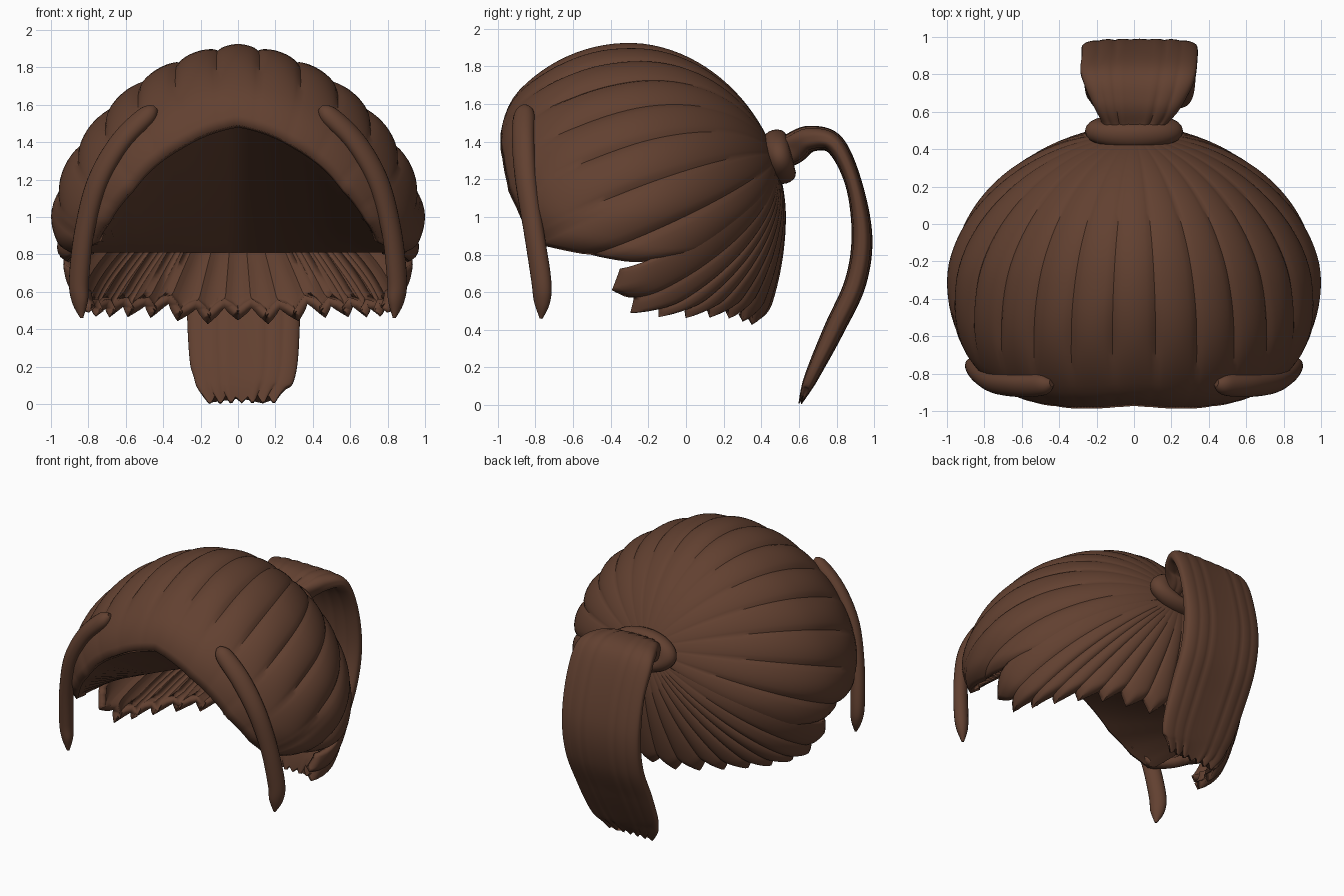
import bpy, bmesh
from math import sin, cos, pi, radians
from mathutils import Vector

if "Cube" in bpy.data.objects:
    bpy.data.objects.remove(bpy.data.objects["Cube"])

mat = bpy.data.materials.new("brown_hair")
mat.diffuse_color = (0.122, 0.052, 0.03, 1)
mat.use_nodes = True
mat.node_tree.nodes["Principled BSDF"].inputs["Base Color"].default_value = mat.diffuse_color
C = Vector((0, -0.3, 1.0))            # centre of the head
K = Vector((0, 0.925, 0.38))          # direction of the knot
UP = Vector((0, -0.38, 0.925))        # direction from knot over the crown


def finish(name, bm, angle=50):
    me = bpy.data.meshes.new(name)
    bm.to_mesh(me)
    bm.free()
    ob = bpy.data.objects.new(name, me)
    bpy.context.collection.objects.link(ob)
    me.materials.append(mat)
    bpy.ops.object.select_all(action='DESELECT')
    ob.select_set(True)
    bpy.context.view_layer.objects.active = ob
    bpy.ops.object.shade_smooth_by_angle(angle=radians(angle))
    return ob


def lerp_table(tab, t):
    for a, b in zip(tab, tab[1:]):
        if t <= b[0]:
            f = (t - a[0]) / (b[0] - a[0])
            return [p + (q - p) * f for p, q in zip(a, b)][1:]
    return list(tab[-1][1:])


def head_dir(az, th):
    az, th = radians(az), radians(th)
    return K * cos(th) + (UP * cos(az) + Vector((1, 0, 0)) * sin(az)) * sin(th)


def head_radius(d):
    # rounded head: tapered crown, boxier front
    front = d.y < 0
    x, y = abs(d.x), abs(d.y) / (0.85 if front else 0.835)
    z = abs(d.z) / (0.925 if d.z > 0 else 1.2)
    t = y * y / (x * x + y * y + 1e-9)
    a, m = (2.1 if front else 1.85), 1.72 + (0.3 if front else 0.2) * t
    return ((x ** a + y ** a) ** (m / a) + z ** m) ** (-1 / m)


def grid_faces(bm, rows, closed=False):
    for r0, r1 in zip(rows, rows[1:]):
        n = len(r0)
        for i in range(n if closed else n - 1):
            j = (i + 1) % n
            bm.faces.new((r0[i], r0[j], r1[j], r1[i]))


def hair_shell(name, point, strands, scale, depth, tip, fade, thick, nv=36, per=10):
    """Locks fanning out from the knot; point(t) gives (azimuth, reach), t in 0..1."""
    bm = bmesh.new()
    cols = []
    for i in range(strands * per + 1):
        az, reach = point(i / (strands * per))
        s = (i % per) / per
        lump = sin(pi * s) ** 0.6 if s else 0.0
        point_tip = 1 - abs(2 * s - 1)
        col = []
        for j in range(nv + 1):
            v = j / nv
            th = 5 + (reach + tip * (point_tip - 0.5) * v ** 6 - 5) * v
            d = head_dir(az, th)
            end = max(0, (v - 0.88) / 0.12)
            f = 1 - fade * min(1, max(0, (v - 0.72) / 0.15)) * (abs(az) < 85)
            amount = depth * min(1, v * 1.5) ** 1.3 * f
            r = head_radius(d) * scale * (1 - amount * (1 - lump) - 0.05 * end ** 2)
            col.append(bm.verts.new(C + d * r))
        cols.append(col)
    grid_faces(bm, cols)
    bm.normal_update()
    for f in bm.faces:
        if f.normal.dot(f.calc_center_median() - C) < 0:
            f.normal_flip()
    ob = finish(name, bm, 40)
    mod = ob.modifiers.new("thickness", 'SOLIDIFY')
    mod.thickness, mod.offset = thick, -1
    return ob


# Upper cap of locks, ear to ear over the crown
CAP = [(0, 121.5), (27, 126), (57, 128.5), (75, 126.5), (87, 122.5),
       (96, 109), (104, 95), (112, 74)]


def cap_point(t):
    az = (t * 2 - 1) * 112
    return az, lerp_table(CAP, abs(az))[0]


hair_shell("upper_hair", cap_point, 15, 1.0, 0.034, 0, 0.9, 0.07)

# Lower locks round the nape
NAPE = [(0, 180, 59), (0.3, 150, 66), (0.5, 136, 77), (0.66, 128, 88),
        (0.82, 121, 99), (0.9, 115, 102), (1, 105, 102)]


def nape_point(t):
    u = t * 2 - 1
    az, reach = lerp_table(NAPE, abs(u))
    return (az if u >= 0 else 360 - az), reach


hair_shell("nape_hair", nape_point, 17, 0.995, 0.018, 5, 0, 0.05)

# Dark underside closing the cap
bm = bmesh.new()
rows = [[], [], []]
for i in range(41):
    az = (i / 20 - 1) * 89
    d = head_dir(az, lerp_table(CAP, abs(az))[0])
    p = C + d * head_radius(d) * 0.93
    k = min(1, abs(p.x) / 0.82)
    back = -0.3 + 0.75 * max(0, 1 - k ** 1.8) ** 0.56
    rows[0].append(bm.verts.new(p))
    rows[1].append(bm.verts.new((p.x, (p.y + back) / 2, 1.12 - 0.29 * k)))
    rows[2].append(bm.verts.new((p.x, back, 0.81)))
grid_faces(bm, rows)
bm.normal_update()
for f in bm.faces:
    if f.normal.z > 0:
        f.normal_flip()
finish("cap_underside", bm)


def spline(keys, n):
    out = []
    for i in range(len(keys) - 1):
        p = [Vector(keys[max(0, min(len(keys) - 1, i + o))]) for o in (-1, 0, 1, 2)]
        for j in range(n):
            t = j / n
            out.append(0.5 * (2 * p[1] + (p[2] - p[0]) * t
                              + (2 * p[0] - 5 * p[1] + 4 * p[2] - p[3]) * t * t
                              + (3 * p[1] - p[0] - 3 * p[2] + p[3]) * t ** 3))
    return out + [Vector(keys[-1])]


def sweep(name, keys, wide, n=32, power=1.0, ridges=0, ridge=0.0, tip=0.0):
    """Keys are (x, y, z, half width, half thickness)."""
    bm = bmesh.new()
    pts = spline(keys, 8)
    rows = []
    for i, p in enumerate(pts):
        pos = Vector(p[:3])
        tan = (Vector(pts[min(i + 1, len(pts) - 1)][:3])
               - Vector(pts[max(i - 1, 0)][:3])).normalized()
        w = (Vector(wide) - tan * tan.dot(Vector(wide))).normalized()
        nor = tan.cross(w)
        row = []
        for j in range(n):
            a = 2 * pi * j / n
            c, s = cos(a), sin(a)
            cx = abs(c) ** power * (1 if c > 0 else -1)
            sy = abs(s) ** power * (1 if s > 0 else -1)
            lump = abs(sin(pi * ridges * (cx + 1) / 2)) if ridges else 1
            thick = max(0.003, p[4]) * (1 - ridge * (1 - lump ** 0.6))
            drop = tip * (lump - 1) * max(0, i / (len(pts) - 1) - 0.85) / 0.15
            row.append(bm.verts.new(pos + w * cx * p[3] + nor * sy * thick + tan * drop))
        rows.append(row)
    grid_faces(bm, rows, True)
    bm.faces.new(rows[0])
    bm.faces.new(rows[-1])
    bmesh.ops.recalc_face_normals(bm, faces=bm.faces)
    return finish(name, bm)


# Loose locks framing the face
for side, label in ((1, "right"), (-1, "left")):
    keys = [(0.44, -0.85, 1.58, 0.02, 0.02), (0.49, -0.86, 1.54, 0.058, 0.05),
            (0.63, -0.865, 1.40, 0.065, 0.05), (0.75, -0.85, 1.19, 0.062, 0.05),
            (0.82, -0.81, 0.93, 0.058, 0.048), (0.85, -0.77, 0.67, 0.058, 0.048),
            (0.845, -0.765, 0.55, 0.048, 0.038), (0.835, -0.77, 0.46, 0.008, 0.008)]
    sweep("face_lock_" + label, [(k[0] * side,) + k[1:] for k in keys],
          (side * 0.7, 0.7, 0.0), 20)

# Hair tie
bpy.ops.mesh.primitive_torus_add(location=(0, 0.497, 1.32), rotation=(radians(-76), 0, 0),
                                 major_radius=0.18, minor_radius=0.082,
                                 major_segments=40, minor_segments=16)
tie = bpy.context.object
tie.name = "hair_tie"
tie.scale = (1, 0.56, 0.78)
tie.data.materials.append(mat)
bpy.ops.object.shade_smooth_by_angle(angle=radians(60))

# Broad flat ponytail
sweep("ponytail", [(0, 0.46, 1.32, 0.15, 0.08), (0, 0.56, 1.36, 0.18, 0.085),
                   (0.01, 0.66, 1.415, 0.25, 0.07), (0.02, 0.79, 1.385, 0.305, 0.055),
                   (0.03, 0.89, 1.18, 0.31, 0.045), (0.03, 0.935, 0.9, 0.31, 0.055),
                   (0.03, 0.9, 0.65, 0.305, 0.058), (0.03, 0.79, 0.41, 0.30, 0.055),
                   (0.03, 0.69, 0.2, 0.285, 0.042), (0.02, 0.64, 0.09, 0.25, 0.028),
                   (0.02, 0.605, 0.005, 0.20, 0.008)],
      (1, 0, 0), 128, 0.6, 7, 0.12, 0.045)
